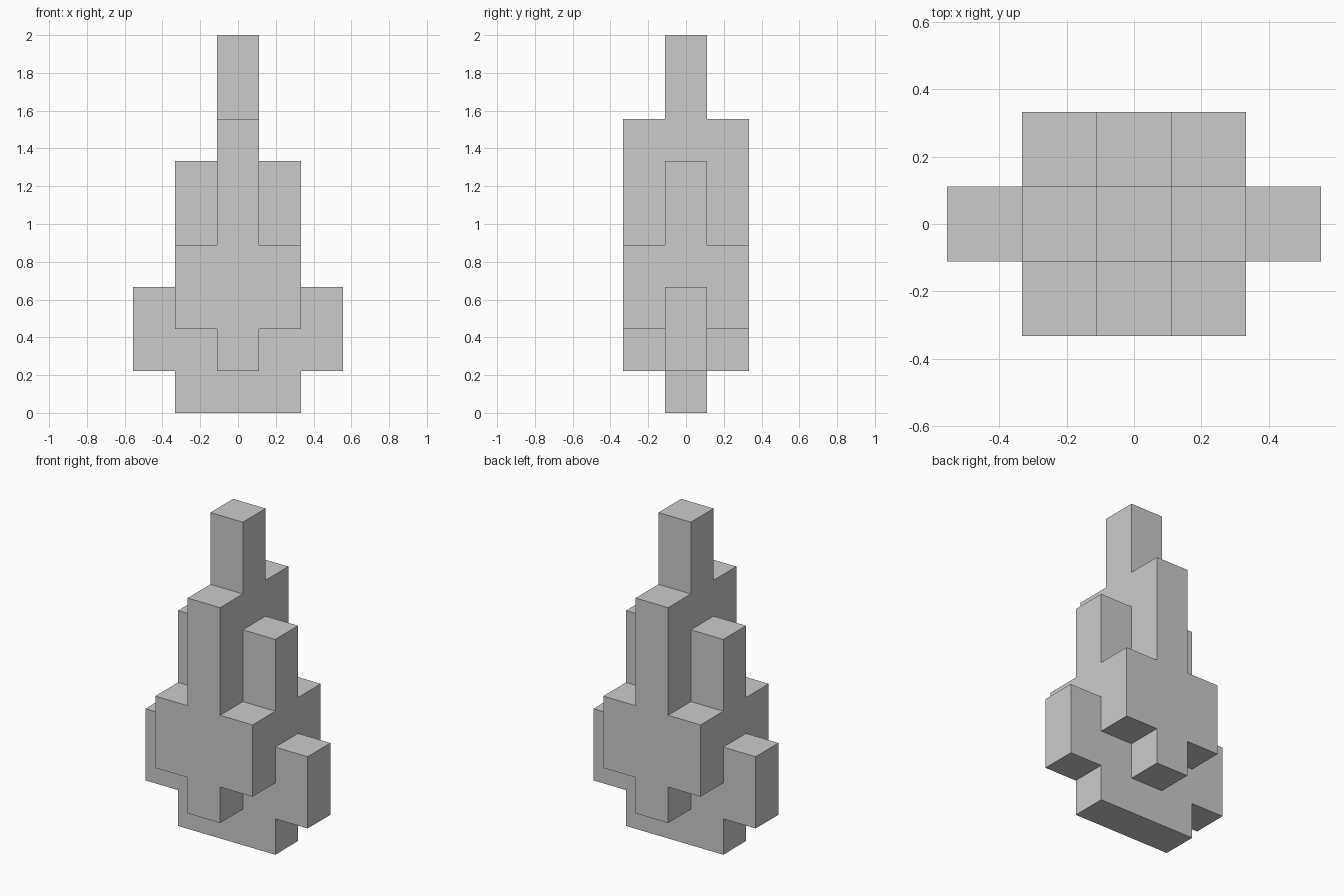
import bpy
import bmesh
from math import radians
from mathutils import Vector

if "Cube" in bpy.data.objects:
    bpy.data.objects.remove(bpy.data.objects["Cube"])

U = 2 / 9  # grid unit: the model is 9 units tall

# Column span (bottom, top) in units by distance from the centre (|x|, |y|)
SPANS = {
    (0, 0): (0, 9),  # central spire
    (1, 0): (0, 6),  # side columns
    (0, 1): (1, 7),  # front and back columns
    (1, 1): (2, 4),  # corner blocks
    (2, 0): (1, 3),  # outer side blocks
}

# Mirror the columns over x and y into a set of filled cells
cells = {(sx * x, sy * y, z)
         for (x, y), (low, high) in SPANS.items()
         for sx in (-1, 1) for sy in (-1, 1)
         for z in range(low, high)}


def add_outer_faces(bm, cell):
    """Add a square on each side of the cell that has no neighbour."""
    centre = Vector(cell) + Vector((0, 0, 0.5))
    for axis in range(3):
        for sign in (-1, 1):
            n = Vector((0, 0, 0))
            n[axis] = sign
            if tuple(int(c + d) for c, d in zip(cell, n)) in cells:
                continue
            a = Vector((0, 0, 0))
            a[(axis + 1) % 3] = 1
            b = n.cross(a)
            bm.faces.new([bm.verts.new((centre + (n + p * a + q * b) / 2) * U)
                          for p, q in ((-1, -1), (1, -1), (1, 1), (-1, 1))])


# One closed, flat-faced shell with coplanar squares merged
bm = bmesh.new()
for cell in sorted(cells):
    add_outer_faces(bm, cell)
bmesh.ops.remove_doubles(bm, verts=bm.verts[:], dist=0.001)
bmesh.ops.dissolve_limit(bm, angle_limit=radians(1),
                         verts=bm.verts[:], edges=bm.edges[:])
mesh = bpy.data.meshes.new("stepped_tower")
bm.to_mesh(mesh)
bm.free()
tower = bpy.data.objects.new("stepped_tower", mesh)
bpy.context.collection.objects.link(tower)
